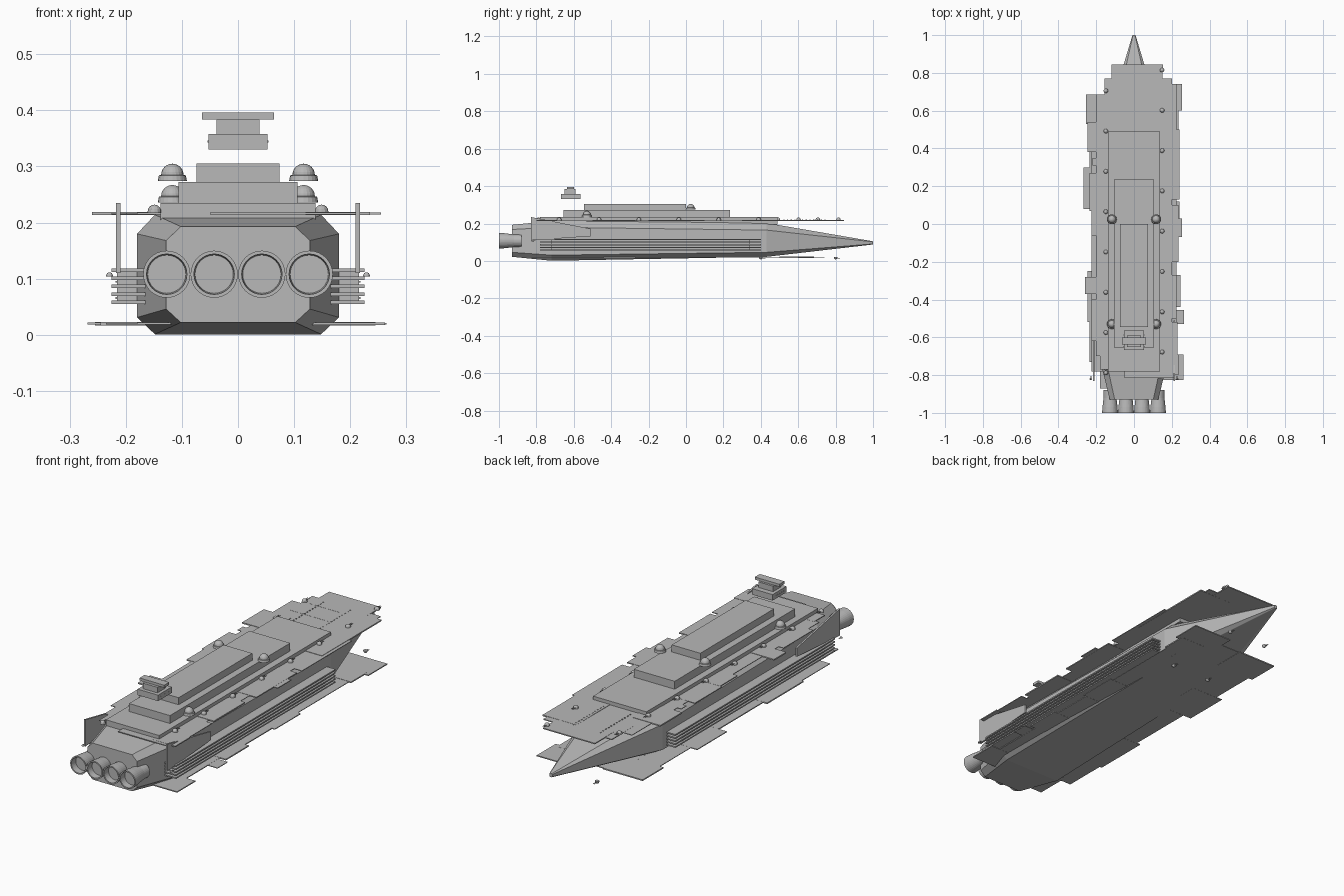
import bpy, bmesh, math
from mathutils import Matrix, Vector

grey = bpy.data.materials.new("hull grey")
grey.diffuse_color = (0.48, 0.48, 0.48, 1)


def finish(name, bm):
    bmesh.ops.recalc_face_normals(bm, faces=bm.faces)
    me = bpy.data.meshes.new(name)
    bm.to_mesh(me)
    bm.free()
    me.materials.append(grey)
    ob = bpy.data.objects.new(name, me)
    bpy.context.collection.objects.link(ob)
    return ob


def add_box(bm, x0, x1, y0, y1, z0, z1):
    m = Matrix.Translation(((x0 + x1) / 2, (y0 + y1) / 2, (z0 + z1) / 2))
    bmesh.ops.create_cube(bm, size=1, matrix=m @ Matrix.Diagonal((x1 - x0, y1 - y0, z1 - z0, 1)))


def boxes(name, items):
    bm = bmesh.new()
    for b in items:
        add_box(bm, *b)
    return finish(name, bm)


def add_lathe(bm, profile, matrix, n):
    """Revolve (radius, height) points about local z; radius 0 makes a pole."""
    rings = []
    for r, h in profile:
        if r == 0:
            rings.append([bm.verts.new(matrix @ Vector((0, 0, h)))])
        else:
            rings.append([bm.verts.new(matrix @ Vector((r * math.cos(i * math.tau / n),
                          r * math.sin(i * math.tau / n), h))) for i in range(n)])
    for a, b in zip(rings, rings[1:]):
        for i in range(n):
            j = (i + 1) % n
            if len(a) == 1:
                bm.faces.new((a[0], b[i], b[j]))
            elif len(b) == 1:
                bm.faces.new((a[i], a[j], b[0]))
            else:
                bm.faces.new((a[i], a[j], b[j], b[i]))


def dome_profile(r, h0, steps=6):
    return [(r * math.cos(i * math.pi / 2 / steps) if i < steps else 0,
             h0 + r * math.sin(i * math.pi / 2 / steps)) for i in range(steps + 1)]


# Hull: eight-sided sections lofted from the stern to the pointed nose
# y, half width, narrow half width, bottom, lower shoulder, upper shoulder, top
sections = [(-0.93, 0.128, 0.102, 0.022, 0.046, 0.168, 0.193),
            (-0.72, 0.180, 0.148, 0.001, 0.031, 0.180, 0.214),
            (0.43, 0.180, 0.135, 0.022, 0.046, 0.165, 0.203),
            (1.00, 0.008, 0.005, 0.088, 0.091, 0.102, 0.105)]
bm = bmesh.new()
rings = []
for y, w, n, b, lo, hi, t in sections:
    pts = [(n, b), (w, lo), (w, hi), (n, t), (-n, t), (-w, hi), (-w, lo), (-n, b)]
    rings.append([bm.verts.new((x, y, z)) for x, z in pts])
for a, b in zip(rings, rings[1:]):
    for i in range(8):
        j = (i + 1) % 8
        bm.faces.new((a[i], a[j], b[j], b[i]))
bm.faces.new(rings[0])
bm.faces.new(rings[-1])
finish("hull", bm)

# Engine bells with recessed discs
bm = bmesh.new()
for x in (-0.127, -0.0425, 0.0425, 0.127):
    m = Matrix.Translation((x, -1, 0.108)) @ Matrix.Rotation(-math.pi / 2, 4, 'X')
    add_lathe(bm, [(0, 0.03), (0.034, 0.03), (0.036, 0), (0.042, 0), (0.040, 0.03),
                   (0.034, 0.08), (0.034, 0.12), (0, 0.12)], m, 32)
finish("engines", bm)

# Stepped superstructure
boxes("lower_tier", [(-0.138, 0.138, -0.78, 0.49, 0.195, 0.235)])
boxes("middle_tier", [(-0.106, 0.106, -0.655, 0.235, 0.235, 0.272)])
boxes("upper_tier", [(-0.074, 0.074, -0.545, 0.0, 0.272, 0.305)])

# Bridge hovering above the stern, with window plates
boxes("bridge", [(-0.053, 0.053, -0.667, -0.565, 0.330, 0.358),
                 (-0.038, 0.038, -0.65, -0.59, 0.358, 0.384),
                 (-0.064, 0.064, -0.637, -0.60, 0.384, 0.396)])
boxes("bridge_windows", [(s * 0.0535 - 0.001, s * 0.0535 + 0.001, y, y + 0.004, 0.343, 0.346)
                         for s in (-1, 1) for y in (-0.65, -0.635, -0.62, -0.605, -0.59)])

# Sensor domes on round bases
bm = bmesh.new()
for s in (-1, 1):
    for y, z in ((0.025, 0.274), (-0.53, 0.236)):
        add_lathe(bm, [(0, 0), (0.026, 0), (0.024, 0.010), (0.020, 0.011)] + dome_profile(0.020, 0.011)[1:],
                  Matrix.Translation((s * 0.117, y, z)), 20)
finish("sensor_domes", bm)

# Deck plating: central deck and uneven overhanging plates, (x0, x1, y0, y1)
top = [(-0.20, 0.20, -0.70, 0.685), (-0.155, 0.20, 0.60, 0.77), (-0.12, 0.15, 0.70, 0.845),
       (0.05, 0.225, 0.30, 0.74), (0.10, 0.24, 0.13, 0.50), (0.14, 0.255, -0.07, 0.03),
       (0.10, 0.235, -0.20, 0.10), (0.10, 0.225, -0.50, -0.27), (0.14, 0.23, -0.69, -0.52),
       (-0.05, 0.21, -0.815, -0.78), (0.12, 0.235, -0.80, -0.69),
       (-0.245, -0.10, 0.38, 0.54), (-0.22, -0.10, 0.31, 0.35), (-0.235, -0.10, 0.07, 0.27),
       (-0.225, -0.10, -0.06, 0.07), (-0.26, -0.12, -0.37, -0.28), (-0.225, -0.10, -0.62, -0.40),
       (-0.18, -0.12, -0.77, -0.69)]
bottom = [(-0.17, 0.17, -0.74, 0.50), (-0.12, 0.16, 0.45, 0.68), (0.05, 0.255, 0.60, 0.74),
          (0.10, 0.235, 0.50, 0.62), (0.10, 0.225, 0.12, 0.50), (0.10, 0.24, -0.07, 0.12),
          (0.10, 0.225, -0.27, -0.07), (0.10, 0.245, -0.44, -0.27), (0.13, 0.265, -0.53, -0.455),
          (0.10, 0.215, -0.69, -0.44), (0.10, 0.262, -0.825, -0.69),
          (-0.255, -0.05, 0.53, 0.685), (-0.235, -0.10, 0.30, 0.53), (-0.268, -0.10, 0.08, 0.30),
          (-0.225, -0.10, -0.25, 0.08), (-0.245, -0.10, -0.52, -0.25), (-0.235, -0.10, -0.73, -0.52),
          (-0.18, -0.10, -0.87, -0.70)]
boxes("top_deck_plates", [(*p, 0.2145 - 0.0004 * (i % 4), 0.2175 + 0.0006 * (i % 4))
                          for i, p in enumerate(top)])
boxes("bottom_deck_plates", [(*p, 0.0185 - 0.0005 * (i % 4), 0.0215 + 0.0004 * (i % 4))
                             for i, p in enumerate(bottom)])

# Side galleries: main block, with slats that stick out past both ends
for s, side in ((-1, "left"), (1, "right")):
    def span(a, b):
        return (min(s * a, s * b), max(s * a, s * b))
    boxes(side + "_gallery", [(*span(0.16, 0.216), -0.72, 0.34, 0.055, 0.118)])
    boxes(side + "_gallery_slats", [(*span(0.16, 0.225), -0.78, 0.40, z, z + 0.006)
                                    for z in (0.055, 0.0693, 0.0835, 0.0978, 0.112)])
    boxes(side + "_gallery_windows", [(*span(0.215, 0.2185), -0.70 + 0.026 * i, -0.692 + 0.026 * i, z, z + 0.003)
                                      for i in range(40) for z in (0.064, 0.093)])
    # Stern fin
    bm = bmesh.new()
    outline = [(-0.83, 0.235), (-0.51, 0.172), (-0.51, 0.132), (-0.83, 0.11)]
    face = bm.faces.new([bm.verts.new((s * 0.213 - 0.004, y, z)) for y, z in outline])
    ext = bmesh.ops.extrude_face_region(bm, geom=[face])
    bmesh.ops.translate(bm, vec=(0.008, 0, 0), verts=[v for v in ext["geom"] if isinstance(v, bmesh.types.BMVert)])
    finish(side + "_fin", bm)


def add_turret(bm, x, y, z, up=1, r=0.012):
    m = Matrix.Translation((x, y, z)) @ Matrix.Diagonal((1, 1, up, 1))
    add_lathe(bm, [(0, 0), (r, 0)] + dome_profile(r, r * 0.25, 4), m, 12)
    for dx in (-0.3 * r, 0.3 * r):
        zc = z + up * r * 0.6
        add_box(bm, x + dx - 0.001, x + dx + 0.001, y, y + 2.4 * r, zc - 0.001, zc + 0.001)


# Gun turrets, staggered along the deck edges, plus a few below and at the sides
bm = bmesh.new()
for k in range(8):
    add_turret(bm, 0.149, 0.815 - 0.2133 * k, 0.217)
    add_turret(bm, -0.149, 0.705 - 0.2133 * k, 0.217)
finish("deck_turrets", bm)
bm = bmesh.new()
for x, y in ((0.10, 0.80), (-0.10, 0.80), (0.10, 0.40), (-0.10, 0.40)):
    add_turret(bm, x, y, 0.021, -1, 0.010)
for s in (-1, 1):
    add_turret(bm, s * 0.229, -0.82, 0.104, 1, 0.006)
finish("lower_turrets", bm)

# Small deck hatches in rows
boxes("deck_hatches", [(x, x + 0.004, 0.52 + 0.02 * i, 0.526 + 0.02 * i, 0.217, 0.221)
                       for x in (-0.08, 0.06) for i in range(12)])
